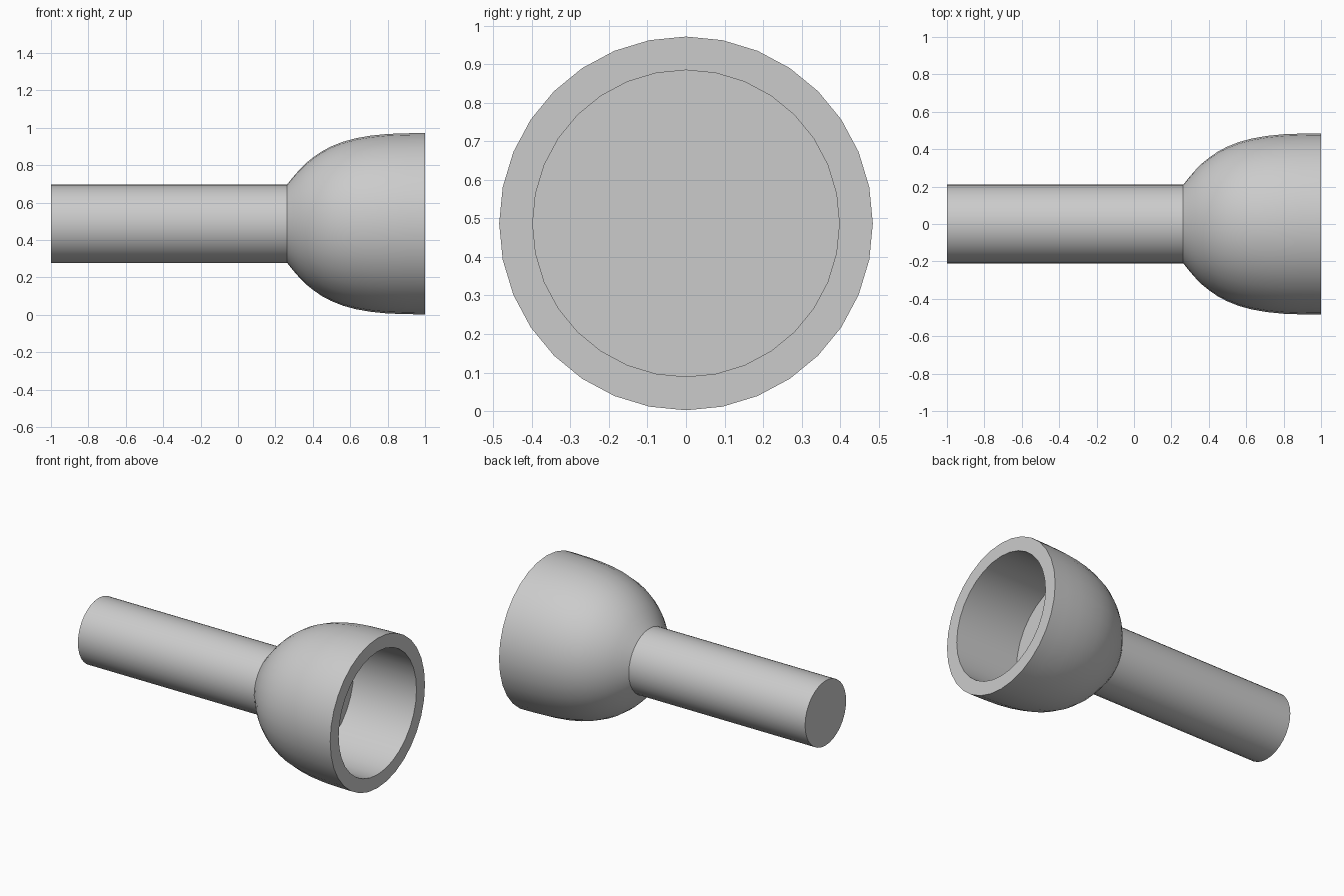
import bpy, bmesh, math

if "Cube" in bpy.data.objects:
    bpy.data.objects.remove(bpy.data.objects["Cube"])

SIDES = 32
AXIS_Z = 0.487


def lathe(name, profile):
    """Revolve (x, radius) points around the x-parallel axis; radius 0 closes an end."""
    bm = bmesh.new()
    rings = []
    for x, r in profile:
        ring = []
        if r > 0:
            for i in range(SIDES):
                a = 2 * math.pi * i / SIDES
                ring.append(bm.verts.new((x, r * math.cos(a), AXIS_Z + r * math.sin(a))))
        rings.append(ring)
    for a, b in zip(rings, rings[1:]):
        if not a or not b:
            bm.faces.new(list(reversed(b)) if not a else a)
            continue
        for i in range(SIDES):
            j = (i + 1) % SIDES
            bm.faces.new((a[i], a[j], b[j], b[i]))
    me = bpy.data.meshes.new(name)
    bm.normal_update()
    bm.to_mesh(me)
    bm.free()
    ob = bpy.data.objects.new(name, me)
    bpy.context.collection.objects.link(ob)
    bpy.ops.object.select_all(action='DESELECT')
    ob.select_set(True)
    bpy.context.view_layer.objects.active = ob
    bpy.ops.object.shade_smooth_by_angle(angle=math.radians(30))
    return ob


# Straight round handle, capped at its free end
lathe("handle", [(-1, 0), (-1, 0.21), (0.263, 0.21)])

# Bell-shaped cup: outer curve, flat rim, straight bore, flat floor
outer = [(0.263, 0.21), (0.295, 0.25), (0.33, 0.29), (0.365, 0.325), (0.405, 0.357),
         (0.45, 0.388), (0.50, 0.414), (0.56, 0.438), (0.63, 0.457), (0.71, 0.471),
         (0.80, 0.48), (0.90, 0.4835), (1.0, 0.485)]
lathe("cup", outer + [(1.0, 0.398), (0.55, 0.398), (0.55, 0)])
